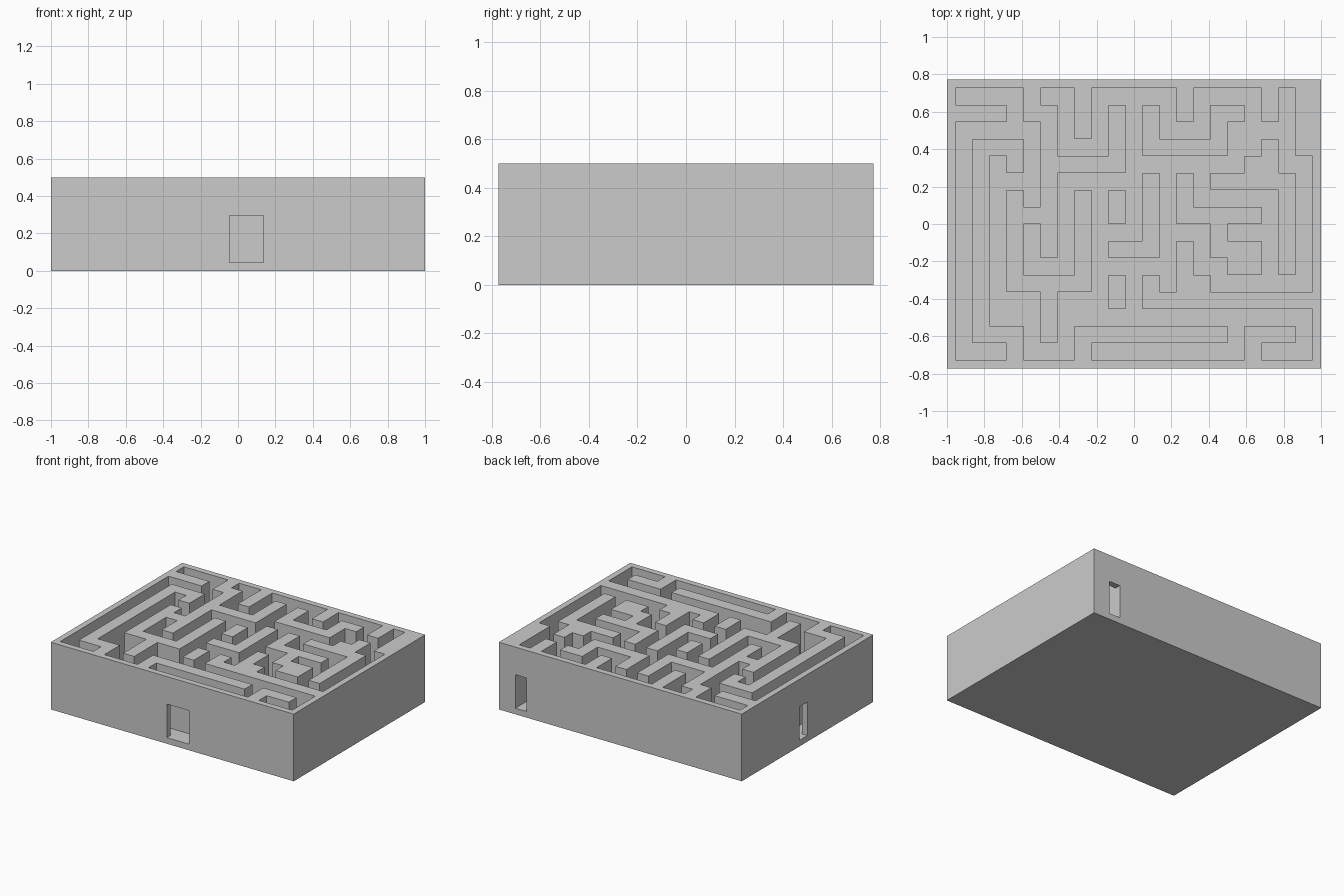
import bpy, bmesh

if "Cube" in bpy.data.objects:
    bpy.data.objects.remove(bpy.data.objects["Cube"])

NX, NY = 21, 16        # maze cells, column 1 at the left and row 1 at the back
CELL = 2 / 22

walls = set()


def wall(*path):
    """Lay a one-cell-thick wall along straight runs between cells."""
    for (x0, y0), (x1, y1) in zip(path, path[1:]):
        for x in range(min(x0, x1), max(x0, x1) + 1):
            for y in range(min(y0, y1), max(y0, y1) + 1):
                walls.add((x + 1, y + 1))


# Stubs off the back and left outer walls
for x, end in ((7, 2), (13, 1), (18, 1), (20, 3)):
    wall((x, 0), (x, end))
wall((0, 1), (2, 1))

# Long wall along the left side, hooked at both ends
wall((3, 4), (3, 3), (1, 3), (1, 14), (3, 14), (3, 15))

# Branching wall hanging from the back, left of centre
wall((4, 0), (4, 1), (5, 1), (5, 9))
wall((5, 4), (9, 4), (9, 1))
wall((5, 7), (3, 7))
wall((3, 6), (3, 11), (7, 11), (7, 6))
wall((5, 11), (5, 14))

# Free-standing walls in the centre
wall((11, 1), (11, 3), (15, 3), (15, 1), (16, 1))
wall((11, 5), (11, 9), (9, 9))
wall((9, 6), (9, 7))
wall((9, 11), (9, 12))
wall((13, 5), (13, 7), (17, 7))
wall((15, 7), (15, 9), (17, 9), (17, 10), (16, 10))

# Free-standing wall on the right
wall((18, 3), (18, 4), (17, 4))
wall((15, 5), (19, 5), (19, 10))

# Wall off the right side with its branches
wall((20, 12), (11, 12), (11, 11))
wall((13, 9), (13, 11), (14, 11))

# Hooks off the front outer wall
wall((7, 15), (7, 14), (15, 14))
wall((17, 15), (17, 14), (19, 14))


def stations(n):
    """Grid lines for n cells with a half-cell outer wall at each end."""
    inner = [(i - n / 2) * CELL for i in range(n + 1)]
    return [inner[0] - CELL / 2] + inner + [inner[-1] + CELL / 2]


xs = stations(NX)
ys = stations(NY)[::-1]            # back to front
zs = [0, CELL / 2, 0.295, 0.5]     # base, floor / door sill, door head, wall top

# Doorways through the outer wall: two cells at the front, one back, one left
DOORS = {(11, NY + 1), (12, NY + 1), (20, 0), (0, 8)}


def solid(i, j, k):
    if not (0 <= i <= NX + 1 and 0 <= j <= NY + 1 and 0 <= k <= 2):
        return False
    if k == 0:
        return True
    if 1 <= i <= NX and 1 <= j <= NY:
        return (i, j) in walls
    return not (k == 1 and (i, j) in DOORS)


# Skin every boundary between solid and empty cells
bm = bmesh.new()
verts = {}


def vert(p):
    if p not in verts:
        verts[p] = bm.verts.new((xs[p[0]], ys[p[1]], zs[p[2]]))
    return verts[p]


def skin(cell, axis, side):
    near = list(cell)
    near[axis] += 2 * side - 1
    if solid(*near):
        return
    a, b = [n for n in range(3) if n != axis]
    loop = []
    for da, db in ((0, 0), (1, 0), (1, 1), (0, 1)):
        p = list(cell)
        p[axis] += side
        p[a] += da
        p[b] += db
        loop.append(vert(tuple(p)))
    bm.faces.new(loop)


for i in range(NX + 2):
    for j in range(NY + 2):
        for k in range(3):
            if solid(i, j, k):
                for axis in range(3):
                    for side in (0, 1):
                        skin((i, j, k), axis, side)

# Consistent normals, then merge coplanar faces into clean flat panels
bmesh.ops.recalc_face_normals(bm, faces=bm.faces)
bmesh.ops.dissolve_limit(bm, angle_limit=0.01, verts=bm.verts, edges=bm.edges)

mesh = bpy.data.meshes.new("maze_block")
bm.to_mesh(mesh)
bm.free()
bpy.context.collection.objects.link(bpy.data.objects.new("maze_block", mesh))
